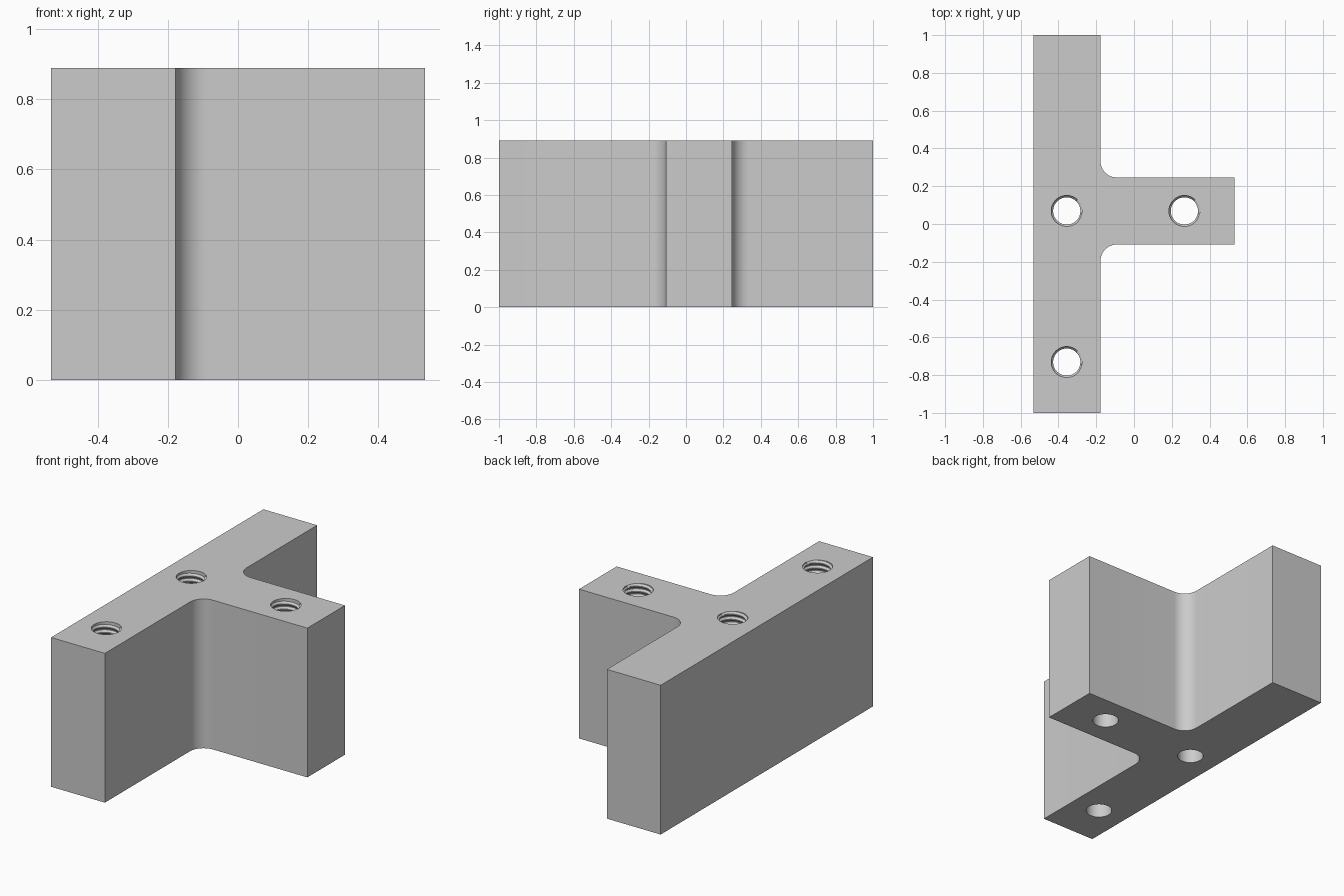
import bpy, bmesh
from math import cos, sin, pi, radians

cube = bpy.data.objects.get("Cube")
if cube:
    bpy.data.objects.remove(cube, do_unlink=True)

HEIGHT, HALF_X, ARM_X = 0.89, 0.533, -0.178
STEM_LOW, STEM_HIGH, FILLET = -0.108, 0.246, 0.089
HOLES = [(-0.356, 0.069), (0.267, 0.069), (-0.356, -0.731)]
BORE, MAJOR, PITCH = 0.072, 0.082, 0.031
THREAD_START, SIDES, ROWS = 0.32, 48, 84

grey = bpy.data.materials.new("steel grey")
grey.use_nodes = True
grey.diffuse_color = (0.6, 0.6, 0.6, 1)
grey.node_tree.nodes["Principled BSDF"].inputs["Base Color"].default_value = (0.6, 0.6, 0.6, 1)


def make_object(name, bm):
    bmesh.ops.recalc_face_normals(bm, faces=bm.faces)
    mesh = bpy.data.meshes.new(name)
    bm.to_mesh(mesh)
    bm.free()
    mesh.materials.append(grey)
    obj = bpy.data.objects.new(name, mesh)
    bpy.context.collection.objects.link(obj)
    return obj


def arc(cx, cy, start, end, steps=12):
    return [(cx + FILLET * cos(a), cy + FILLET * sin(a))
            for a in (radians(start + (end - start) * i / steps) for i in range(steps + 1))]


# T-shaped block with filleted inner corners
outline = [(-HALF_X, -1), (ARM_X, -1)]
outline += arc(ARM_X + FILLET, STEM_LOW - FILLET, 180, 90)
outline += [(HALF_X, STEM_LOW), (HALF_X, STEM_HIGH)]
outline += arc(ARM_X + FILLET, STEM_HIGH + FILLET, 270, 180)
outline += [(ARM_X, 1), (-HALF_X, 1)]
bm = bmesh.new()
base = bm.faces.new([bm.verts.new((x, y, 0)) for x, y in outline])
top = bmesh.ops.extrude_face_region(bm, geom=[base], use_keep_orig=True)
bmesh.ops.translate(bm, vec=(0, 0, HEIGHT),
                    verts=[v for v in top["geom"] if isinstance(v, bmesh.types.BMVert)])
block = make_object("t_block", bm)


def thread_radius(row, z):
    if row < 6 or z > HEIGHT + 2 * PITCH:
        return BORE
    if z > HEIGHT - 0.008:
        return MAJOR
    return (BORE, BORE, MAJOR, MAJOR)[row % 4]


def add_threaded_hole(bm, cx, cy):
    """Closed helical cutter: plain bore below, thread above."""
    columns = []
    z_top = THREAD_START + PITCH * (ROWS / 4 + 2)
    for i in range(SIDES):
        a = 2 * pi * i / SIDES
        levels = [(BORE, -0.1)]
        for j in range(ROWS):
            # flanks are wider than crest and root
            z = THREAD_START + PITCH * (j // 4 + (0, 0.15, 0.5, 0.65)[j % 4] + i / SIDES)
            levels.append((thread_radius(j, z), z))
        levels.append((BORE, z_top))
        columns.append([bm.verts.new((cx + r * cos(a), cy + r * sin(a), z)) for r, z in levels])
    for left, right in zip(columns, columns[1:]):
        for j in range(ROWS + 1):
            bm.faces.new((left[j], right[j], right[j + 1], left[j + 1]))
    # seam: one full turn joins to the next
    left, right = columns[-1], columns[0]
    for j in range(1, ROWS - 4):
        bm.faces.new((left[j], right[j + 4], right[j + 5], left[j + 1]))
    bm.faces.new([left[0]] + right[:6] + [left[1]])
    bm.faces.new(left[ROWS - 4:] + [right[-1], right[-2]])
    bm.faces.new([c[0] for c in columns])
    bm.faces.new([c[-1] for c in columns])


# Three tapped through holes
bm = bmesh.new()
for x, y in HOLES:
    add_threaded_hole(bm, x, y)
cutter = make_object("hole_cutter", bm)
cutter.hide_render = True

cut = block.modifiers.new("tapped holes", "BOOLEAN")
cut.operation = "DIFFERENCE"
cut.solver = "EXACT"
cut.object = cutter
bpy.ops.object.select_all(action="DESELECT")
bpy.context.view_layer.objects.active = block
block.select_set(True)
bpy.ops.object.modifier_apply(modifier=cut.name)
bpy.data.objects.remove(cutter, do_unlink=True)
bpy.ops.object.shade_smooth_by_angle(angle=radians(30))
